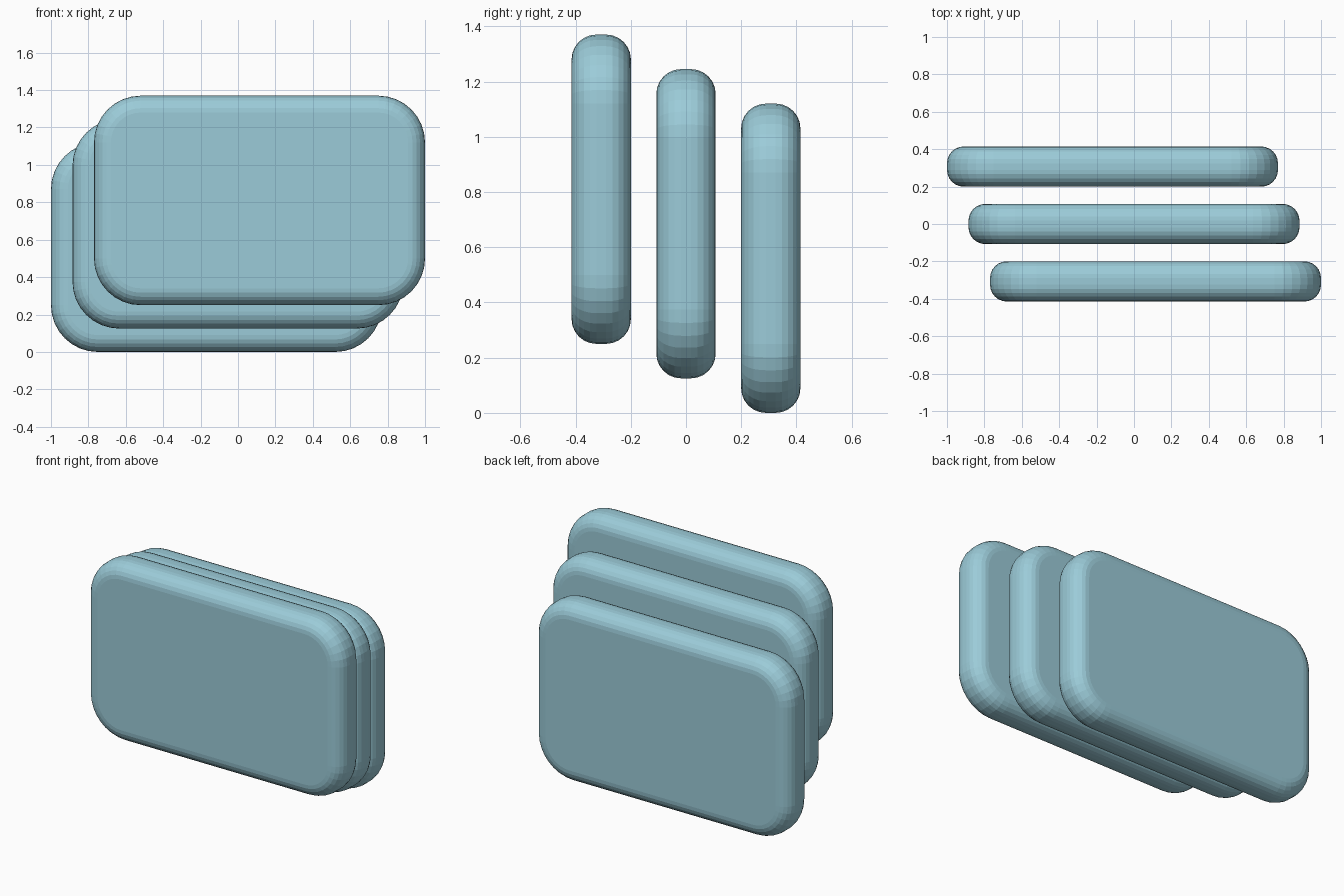
import bpy, bmesh
from math import sin, cos, pi

if "Cube" in bpy.data.objects:
    bpy.data.objects.remove(bpy.data.objects["Cube"])

W, H, T = 1.77, 1.12, 0.215      # panel width, height, thickness
CORNER, EDGE = 0.25, 0.09        # corner radius, edge rounding
CORNER_SEGS, EDGE_SEGS = 8, 6

mat = bpy.data.materials.new("soft_blue")
mat.diffuse_color = (0.33, 0.6, 0.69, 1)
mat.use_nodes = True
mat.node_tree.nodes["Principled BSDF"].inputs["Base Color"].default_value = mat.diffuse_color


def ring(bm, inset, y):
    """Rounded rectangle in the xz plane."""
    r = CORNER - inset
    verts = []
    for k, (sx, sz) in enumerate([(1, 1), (-1, 1), (-1, -1), (1, -1)]):
        cx, cz = sx * (W / 2 - CORNER), sz * (H / 2 - CORNER)
        for i in range(CORNER_SEGS + 1):
            a = pi / 2 * (k + i / CORNER_SEGS)
            verts.append(bm.verts.new((cx + r * cos(a), y, cz + r * sin(a))))
    return verts


def panel(name, location):
    bm = bmesh.new()
    # quarter-round edge profile, mirrored front to back
    half = []
    for i in range(EDGE_SEGS + 1):
        a = pi / 2 * i / EDGE_SEGS
        half.append((EDGE * (1 - sin(a)), -T / 2 + EDGE * (1 - cos(a))))
    profile = half + [(d, -y) for d, y in reversed(half)]
    rings = [ring(bm, d, y) for d, y in profile]
    n = len(rings[0])
    for a, b in zip(rings, rings[1:]):
        for i in range(n):
            j = (i + 1) % n
            bm.faces.new((a[i], a[j], b[j], b[i]))
    bm.faces.new(rings[0])
    bm.faces.new(rings[-1])
    bmesh.ops.recalc_face_normals(bm, faces=bm.faces)
    mesh = bpy.data.meshes.new(name)
    bm.to_mesh(mesh)
    bm.free()
    mesh.materials.append(mat)
    obj = bpy.data.objects.new(name, mesh)
    obj.location = location
    bpy.context.collection.objects.link(obj)


# three staggered panels, front one highest and furthest right
for name, s in (("front_panel", 1), ("middle_panel", 0), ("back_panel", -1)):
    panel(name, (0.115 * s, -0.307 * s, 0.685 + 0.125 * s))
